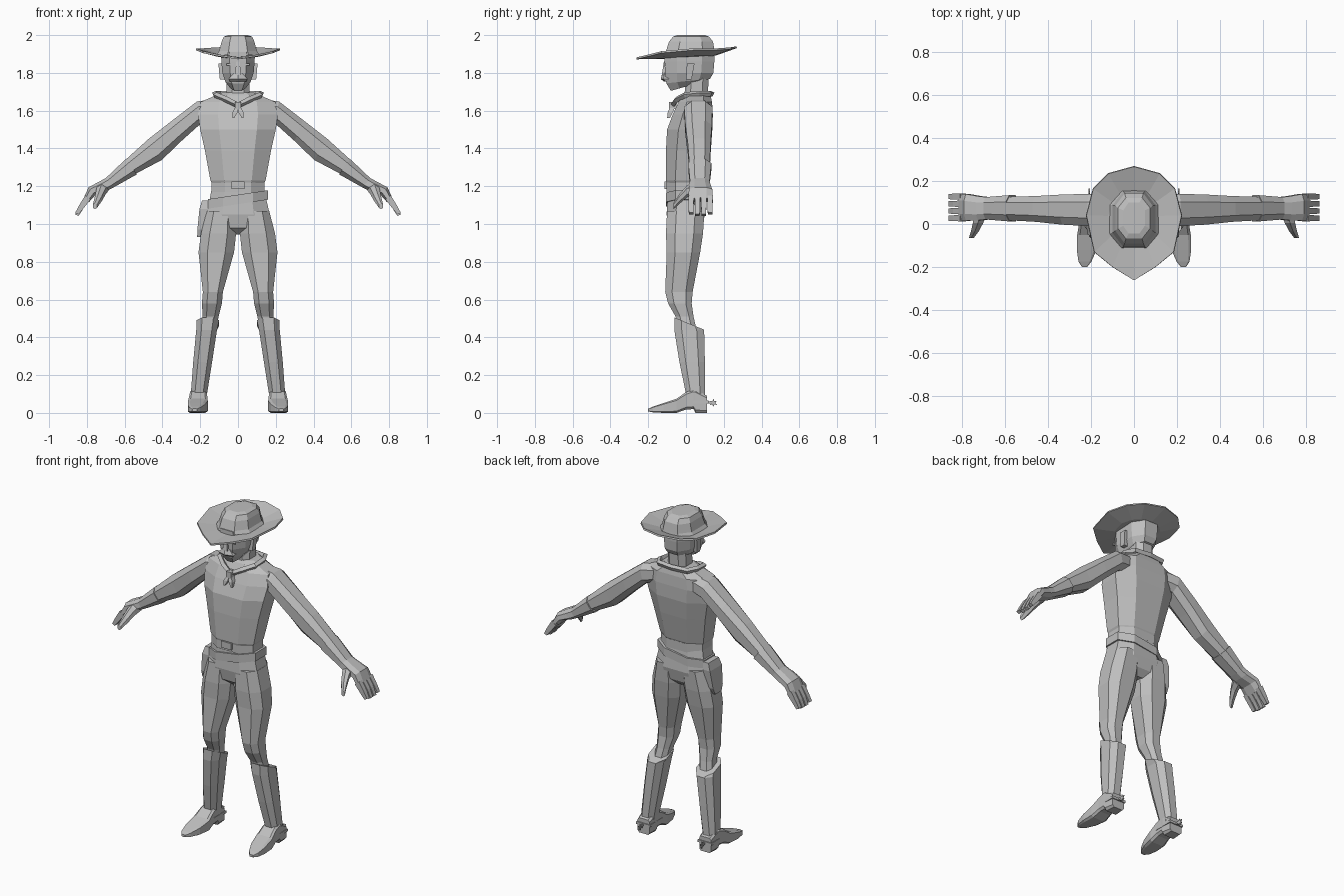
import bpy, bmesh, math

grey = bpy.data.materials.new("plain grey")
grey.diffuse_color = (0.52, 0.52, 0.52, 1)


def unit(n, b):
    """Unit cross-section; b sets how boxy an eight-sided one is."""
    f, out = 1 / math.cos(math.pi / n), []
    for i in range(n):
        a = 2 * math.pi * (i + 0.5) / n
        c, s = math.cos(a) * f, math.sin(a) * f
        if n == 8:
            c, s = (math.copysign(b if abs(v) < 0.9 else 1, v) for v in (c, s))
        out.append((c, s))
    return out


def ring(x, rx, yf, yb, zf, zb=None, k=0, n=8, b=0.5):
    """Roughly level section, front/back limits, k = slope along x."""
    zb = zf if zb is None else zb
    return [(x + rx * c, (yf + yb) / 2 + (yb - yf) / 2 * s,
             (zf + zb) / 2 + (zb - zf) / 2 * s + k * rx * c) for c, s in unit(n, b)]


def arm_ring(x, z, h, y, ry, deg, n=8):
    t = math.radians(deg)
    return ring(x, h * math.cos(t), y - ry, y + ry, z, k=math.tan(t), n=n)


def upright(x, rx, y, z0, z1, n=8, b=0.75):
    """Section facing along y."""
    return [(x + rx * c, y, (z0 + z1) / 2 + (z1 - z0) / 2 * s) for c, s in unit(n, b)]


def finish(name, bm, mirror=False):
    bmesh.ops.recalc_face_normals(bm, faces=bm.faces)
    me = bpy.data.meshes.new(name)
    bm.to_mesh(me)
    bm.free()
    me.materials.append(grey)
    ob = bpy.data.objects.new(name, me)
    bpy.context.collection.objects.link(ob)
    if mirror:
        ob.modifiers.new("mirror", 'MIRROR').use_mirror_merge = False
    return ob


def loft(name, rings, mirror=False):
    bm = bmesh.new()
    vs = [[bm.verts.new(p) for p in r] for r in rings]
    n = len(vs[0])
    for a, c in zip(vs, vs[1:]):
        for i in range(n):
            j = (i + 1) % n
            bm.faces.new((a[i], a[j], c[j], c[i]))
    bm.faces.new(vs[0])
    bm.faces.new(vs[-1])
    return finish(name, bm, mirror)


def box(name, x, y, z, mirror=False):
    return loft(name, [ring((x[0] + x[1]) / 2, (x[1] - x[0]) / 2, y[0], y[1], h, n=4) for h in z], mirror)


# Shirt
loft("shirt", [ring(0, *r) for r in (
    (.138, -.102, .083, 1.215), (.146, -.106, .09, 1.23), (.175, -.106, .122, 1.39),
    (.2, -.1, .14, 1.5), (.212, -.07, .142, 1.58), (.2, -.04, .138, 1.645),
    (.12, -.02, .13, 1.68), (.085, -.005, .125, 1.695))])

# Sleeves
loft("sleeves", [arm_ring(*r) for r in (
    (.13, 1.605, .055, .065, .06, 84), (.205, 1.592, .058, .065, .075, 78),
    (.322, 1.495, .06, .067, .07, 68), (.438, 1.395, .066, .07, .06, 59),
    (.58, 1.295, .044, .072, .054, 53))], True)

# Gloves: gauntlet and palm, fingers, thumb
loft("gloves", [arm_ring(*r) for r in (
    (.565, 1.303, .05, .073, .061, 53), (.68, 1.218, .032, .073, .052, 50),
    (.715, 1.2, .032, .073, .056, 48), (.772, 1.175, .027, .077, .062, 45),
    (.802, 1.128, .018, .077, .064, 38))], True)
for i in range(4):
    y, d = .027 + i * .0335, .008 if i in (0, 3) else 0
    loft("finger_%d" % (i + 1), [arm_ring(.795, 1.14, .018, y, .0145, 38, 4),
                                 arm_ring(.83, 1.09, .014, y, .0135, 32, 4),
                                 arm_ring(.853, 1.047 + d, .01, y, .012, 28, 4)], True)
loft("thumbs", [upright(*r, n=6) for r in (
    (.715, .03, .045, 1.165, 1.22), (.725, .024, .005, 1.145, 1.2),
    (.74, .018, -.035, 1.11, 1.155), (.757, .011, -.066, 1.08, 1.11))], True)

# Trousers: hips and legs
loft("hips", [ring(0, *r) for r in (
    (.133, -.095, .08, 1.22), (.15, -.098, .092, 1.13), (.168, -.103, .1, 1.05),
    (.165, -.09, .085, .98), (.05, -.05, .05, .945))])
loft("trouser_legs", [ring(*r) for r in (
    (.09, .075, -.1, .098, 1.07), (.103, .093, -.106, .09, .95), (.115, .094, -.102, .075, .85),
    (.133, .053, -.11, .035, .64), (.138, .053, -.095, .03, .58),
    (.145, .042, -.055, .04, .51), (.158, .042, -.04, .06, .42))], True)

# Boots: shafts, feet and spurs
loft("boot_shafts", [ring(*r) for r in (
    (.16, .06, -.062, .085, .505, .445), (.166, .055, -.062, .096, .44),
    (.187, .05, -.035, .1, .27), (.207, .043, 0, .1, .1), (.208, .042, 0, .105, .05))], True)
loft("boot_feet", [upright(*r) for r in (
    (.208, .04, .112, 0, .09), (.208, .045, .05, 0, .125), (.209, .045, .04, .02, .125),
    (.21, .046, 0, .018, .11), (.212, .052, -.05, 0, .075), (.22, .046, -.12, 0, .052),
    (.228, .03, -.175, .003, .033), (.23, .012, -.2, .008, .022))], True)
box("spur_straps", (.162, .254), (-.005, .118), (.05, .065), True)
box("spur_stems", (.204, .212), (.11, .145), (.05, .06), True)
star = []
for i in range(12):
    a, r = math.pi * i / 6, .022 if i % 2 else .01
    star.append((.145 + r * math.cos(a), .053 + r * math.sin(a)))
loft("spur_wheels", [[(x, y, z) for y, z in star] for x in (.205, .211)], True)

# Belt, buckle, sloping gun belt and holster
loft("belt", [ring(0, .14, -.103, .087, z) for z in (1.17, 1.222)])
box("buckle", (-.034, .034), (-.114, -.09), (1.185, 1.225))
loft("gun_belt", [ring(0, .158, -.106, .1, z, k=.15) for z in (1.105, 1.155)])
loft("holster", [ring(*r, n=4) for r in (
    (-.192, .024, -.035, .025, .93), (-.19, .025, -.048, .045, .97),
    (-.18, .024, -.055, .06, 1.08), (-.172, .018, -.045, .055, 1.125))])

# Neck and head
loft("neck", [ring(0, .062, -.01, .115, 1.66), ring(0, .06, 0, .12, 1.78)])
loft("head", [ring(0, *r) for r in (
    (.04, -.08, .1, 1.705, 1.757), (.066, -.104, .128, 1.745, 1.77),
    (.083, -.112, .145, 1.8), (.088, -.113, .15, 1.86), (.09, -.112, .15, 1.91))])
loft("moustache", [ring(0, *r, n=6) for r in (
    (.045, -.115, -.08, 1.755), (.05, -.13, -.08, 1.768), (.02, -.122, -.08, 1.8))])
loft("nose", [ring(0, *r, n=4) for r in (
    (.016, -.128, -.1, 1.79), (.009, -.117, -.1, 1.86))])
box("eyes", (.02, .062), (-.114, -.106), (1.839, 1.851), True)
loft("ears", [ring(.084, .012, .0, .03, 1.765, n=4), ring(.09, .014, .005, .045, 1.85, n=4)], True)

# Hat: crown and swept brim
loft("hat_crown", [ring(0, *r) for r in (
    (.115, -.112, .156, 1.895), (.1, -.106, .152, 1.915), (.087, -.09, .143, 1.965),
    (.075, -.068, .122, 1.992), (.05, -.045, .1, 2.0))])
half = [(0, -.262, 1.877), (.1, -.2, 1.892), (.185, -.13, 1.91), (.222, .04, 1.925),
        (.19, .165, 1.925), (.12, .235, 1.93), (0, .268, 1.936)]
edge = half + [(-x, y, z) for x, y, z in half[-2:0:-1]]
bm = bmesh.new()
outer = [bm.verts.new(p) for p in edge]
inner = [bm.verts.new((x * .54, .02 + (y - .005) * .52, 1.892 + (z - 1.92) * .3)) for x, y, z in edge]
for i in range(len(edge)):
    j = (i + 1) % len(edge)
    bm.faces.new((outer[i], outer[j], inner[j], inner[i]))
bm.faces.new(inner)
brim = finish("hat_brim", bm)
solid = brim.modifiers.new("thickness", 'SOLIDIFY')
solid.thickness, solid.offset = .01, 0

# Neckerchief: rolled band, knot and two tails
side = [(0, -.07, 1.628), (.06, -.05, 1.658), (.118, -.005, 1.682), (.122, .07, 1.69),
        (.095, .125, 1.69), (0, .135, 1.69)]
loop = side + [(-x, y, z) for x, y, z in side[-2:0:-1]]
cu = bpy.data.curves.new("neckerchief", 'CURVE')
cu.dimensions, cu.bevel_depth, cu.bevel_resolution = '3D', .016, 0
sp = cu.splines.new('POLY')
sp.points.add(len(loop) - 1)
for p, co in zip(sp.points, loop):
    p.co = (*co, 1)
sp.use_cyclic_u, sp.use_smooth = True, False
cu.materials.append(grey)
bpy.context.collection.objects.link(bpy.data.objects.new("neckerchief", cu))
box("knot", (-.017, .017), (-.09, -.05), (1.61, 1.645))
loft("kerchief_tails", [ring(*r, n=4) for r in (
    (.005, .006, -.083, -.055, 1.625), (.016, .013, -.097, -.07, 1.59),
    (.025, .004, -.1, -.085, 1.56))], True)
